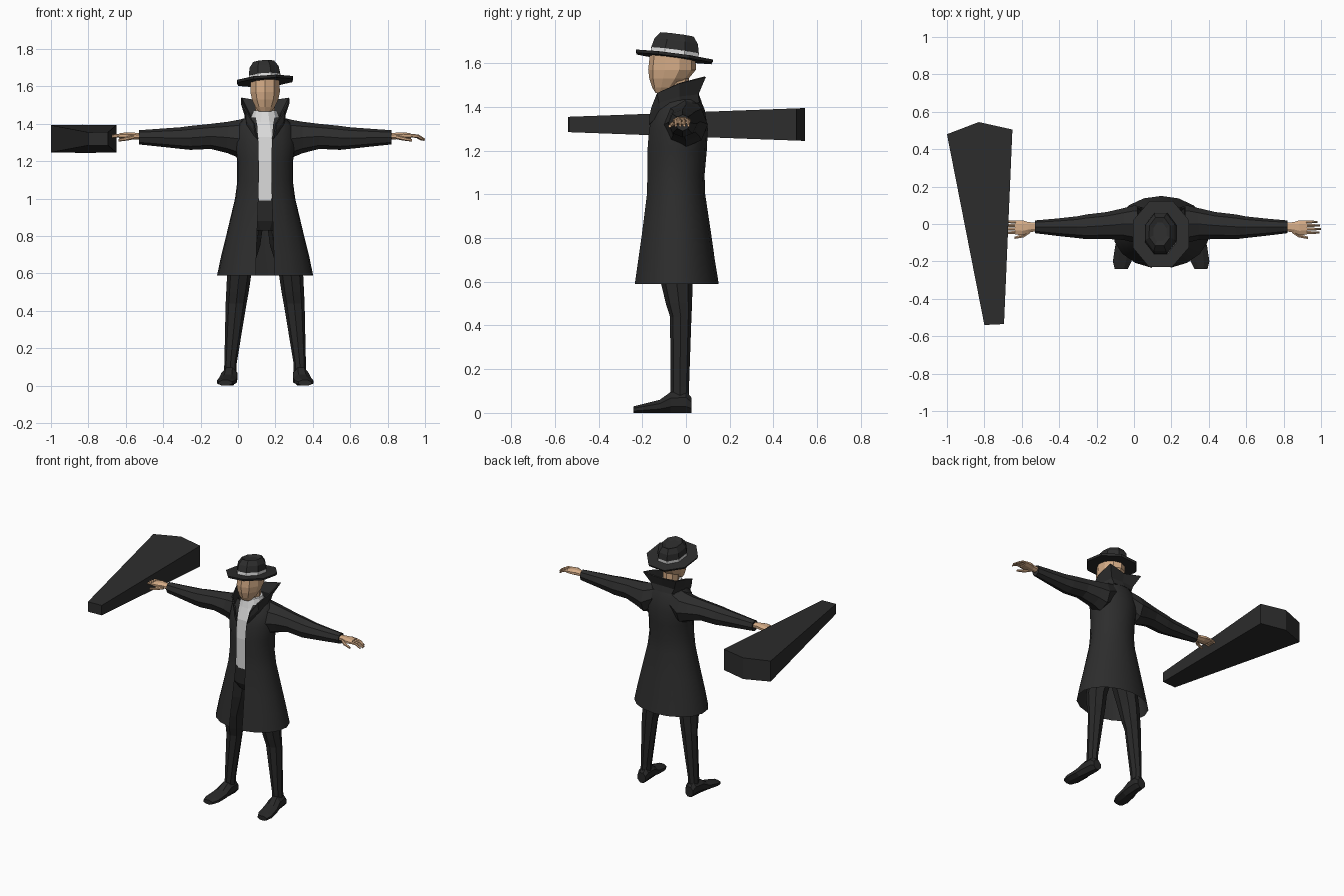
import bpy, bmesh, math
from mathutils import Vector

C = 0.145  # x of the figure's centre line


def mat(name, r, g, b):
    m = bpy.data.materials.new(name)
    m.diffuse_color = (r, g, b, 1)
    return m


COAT = mat("coat black", 0.026, 0.026, 0.026)
TROUSER = mat("trouser black", 0.021, 0.021, 0.021)
WHITE = mat("shirt light grey", 0.72, 0.72, 0.72)
SKIN = mat("skin tan", 0.66, 0.41, 0.24)


def make(name, rings, material, closed=True, caps=True, smooth=None, loc=(C, 0, 0)):
    """Skin a list of equal-length point rings."""
    bm = bmesh.new()
    vs = [[bm.verts.new(p) for p in r] for r in rings]
    n = len(vs[0])
    for a, b in zip(vs, vs[1:]):
        for i in range(n if closed else n - 1):
            j = (i + 1) % n
            bm.faces.new((a[i], a[j], b[j], b[i]))
    if caps:
        bm.faces.new(vs[0][::-1])
        bm.faces.new(vs[-1])
    bmesh.ops.recalc_face_normals(bm, faces=bm.faces[:])
    me = bpy.data.meshes.new(name)
    bm.to_mesh(me)
    bm.free()
    me.materials.append(material)
    ob = bpy.data.objects.new(name, me)
    ob.location = loc
    bpy.context.collection.objects.link(ob)
    if smooth:
        bpy.ops.object.select_all(action='DESELECT')
        ob.select_set(True)
        bpy.context.view_layer.objects.active = ob
        bpy.ops.object.shade_smooth_by_angle(angle=math.radians(smooth))
    return ob


def ring(axis, pos, a, b, ra, rb, n=8, flat=False):
    """Oval ring across an axis; flat turns sides (not corners) to the axes."""
    k = 1 / math.cos(math.pi / n) if flat else 1
    pts = []
    for i in range(n):
        t = 2 * math.pi * (i + (0.5 if flat else 0)) / n - math.pi / 2
        u, v = a + ra * k * math.cos(t), b + rb * k * math.sin(t)
        pts.append({'x': (pos, u, v), 'y': (u, pos, v), 'z': (u, v, pos)}[axis])
    return pts


def loft(name, axis, specs, material, n=8, flat=False, sx=1, **kw):
    rs = [[(sx * x, y, z) for x, y, z in ring(axis, *s, n, flat)] for s in specs]
    return make(name, rs, material, **kw)


# Long coat, open down the front: z, front y, back y, half width, half gap
coat = [(0.59, -0.238, 0.15, 0.258, 0.05), (0.70, -0.222, 0.132, 0.235, 0.047),
        (0.82, -0.205, 0.115, 0.205, 0.043), (1.0, -0.182, 0.088, 0.162, 0.036),
        (1.09, -0.18, 0.085, 0.15, 0.034), (1.2, -0.18, 0.095, 0.15, 0.034),
        (1.3, -0.172, 0.1, 0.165, 0.036), (1.39, -0.145, 0.085, 0.15, 0.042),
        (1.435, -0.12, 0.065, 0.105, 0.05)]
rings = []
for z, yf, yb, w, gap in coat:
    a0, r = math.asin(gap / w), []
    for i in range(17):
        t = a0 + (2 * math.pi - 2 * a0) * i / 16
        r.append((w * math.sin(t), (yf + yb) / 2 + (yf - yb) / 2 * math.cos(t), z))
    rings.append(r)
make("long_coat", rings, COAT, closed=False, caps=False, smooth=35)


# Turned-up collar: half outline mirrored to the other side
def both(half):
    return [(-x, y, z) for x, y, z in half[:0:-1]] + half


low = both([(0, 0.065, 1.42), (0.07, 0.055, 1.42), (0.102, -0.03, 1.40),
            (0.088, -0.11, 1.38), (0.036, -0.165, 1.32)])
mid = both([(0, 0.05, 1.46), (0.085, 0.05, 1.46), (0.102, -0.03, 1.45),
            (0.095, -0.12, 1.42), (0.05, -0.163, 1.36)])
top = both([(0, 0.065, 1.52), (0.125, 0.085, 1.54), (0.122, -0.03, 1.51),
            (0.095, -0.13, 1.465), (0.056, -0.152, 1.40)])
col = make("collar", [low, mid, top], COAT, closed=False, caps=False)
sol = col.modifiers.new("thickness", 'SOLIDIFY')
sol.thickness = 0.008

# Shirt, hips, neck
loft("shirt", 'z', [(0.99, 0, -0.05, 0.12, 0.112), (1.2, 0, -0.05, 0.125, 0.115),
                    (1.33, 0, -0.05, 0.125, 0.105), (1.41, 0, -0.045, 0.085, 0.085),
                    (1.47, 0, -0.045, 0.062, 0.07)], WHITE, n=12, flat=True)
loft("hips", 'z', [(0.83, 0, -0.045, 0.09, 0.09), (0.88, 0, -0.045, 0.14, 0.115),
                   (1.0, 0, -0.047, 0.128, 0.115)], TROUSER, n=12, flat=True)
loft("neck", 'z', [(1.4, 0, -0.035, 0.05, 0.05), (1.55, 0, -0.045, 0.055, 0.058)], SKIN)

# Head, with a corner of each ring forming the nose ridge
loft("head", 'z', [(1.465, 0, -0.115, 0.035, 0.025), (1.49, 0, -0.095, 0.055, 0.06),
                   (1.53, 0, -0.078, 0.074, 0.09), (1.57, 0, -0.064, 0.083, 0.109),
                   (1.65, 0, -0.06, 0.08, 0.104)], SKIN, n=10)

# Hat, tilted: brim, pale band and pinched crown
hat = [make("hat_brim", [ring('z', 0.0, 0, 0, 0.085, 0.11, 8, True),
                         ring('z', 0.0, 0, 0, 0.145, 0.172, 8, True),
                         ring('z', 0.014, 0, 0, 0.15, 0.178, 8, True),
                         ring('z', 0.016, 0, 0, 0.085, 0.11, 8, True)], COAT),
       loft("hat_band", 'z', [(0.014, 0, 0, 0.084, 0.11), (0.036, 0, 0, 0.083, 0.109)],
            WHITE, flat=True),
       loft("hat_crown", 'z', [(0.036, 0, 0, 0.084, 0.11), (0.078, 0, 0, 0.078, 0.1),
                               (0.11, 0, 0, 0.056, 0.076), (0.098, 0, 0, 0.035, 0.05)],
            COAT, flat=True)]
for o in hat:
    o.location = (C, -0.055, 1.622)
    o.rotation_euler = (-0.13, -0.07, 0)

for side, s in (("right", -1), ("left", 1)):
    # Sleeve: x, y, z, half depth, half height
    loft(side + "_sleeve", 'x',
         [(0.07, -0.005, 1.355, 0.085, 0.085), (0.14, 0.0, 1.32, 0.1, 0.102),
          (0.2, 0.0, 1.327, 0.085, 0.084), (0.29, -0.008, 1.333, 0.072, 0.067),
          (0.40, -0.015, 1.325, 0.066, 0.064), (0.45, -0.017, 1.324, 0.058, 0.058),
          (0.56, -0.017, 1.326, 0.046, 0.048), (0.675, -0.015, 1.328, 0.034, 0.038)],
         COAT, sx=s)
    # Hand: palm, four drooping fingers and a thumb
    loft(side + "_palm", 'x',
         [(0.66, -0.015, 1.332, 0.022, 0.016), (0.71, -0.018, 1.336, 0.028, 0.018),
          (0.74, -0.02, 1.337, 0.04, 0.018), (0.78, -0.018, 1.336, 0.038, 0.013)],
         SKIN, sx=s, flat=True)
    for i in range(4):
        y, l = -0.046 + 0.019 * i, (0.066, 0.075, 0.07, 0.055)[i]
        loft(f"{side}_finger_{i + 1}", 'x',
             [(0.775, y, 1.337, 0.009, 0.01), (0.775 + l * 0.6, y, 1.334, 0.008, 0.009),
              (0.78 + l, y, 1.315, 0.006, 0.006)], SKIN, n=6, sx=s)
    loft(side + "_thumb", 'x',
         [(0.70, -0.038, 1.33, 0.012, 0.012), (0.735, -0.062, 1.322, 0.011, 0.011),
          (0.785, -0.074, 1.312, 0.007, 0.007)], SKIN, n=6, sx=s)
    # Leg: z, x, y, half width, half depth
    loft(side + "_leg", 'z',
         [(0.05, 0.187, -0.028, 0.034, 0.042), (0.12, 0.185, -0.028, 0.033, 0.042),
          (0.44, 0.155, -0.024, 0.056, 0.049), (0.50, 0.148, -0.032, 0.06, 0.06),
          (0.60, 0.138, -0.043, 0.065, 0.073), (0.75, 0.1, -0.043, 0.074, 0.088),
          (0.92, 0.072, -0.043, 0.07, 0.09)], TROUSER, sx=s)
    # Shoe: y, x, z, half width, half height
    loft(side + "_shoe", 'y',
         [(0.025, 0.187, 0.035, 0.03, 0.035), (0.0, 0.187, 0.05, 0.038, 0.05),
          (-0.07, 0.192, 0.048, 0.042, 0.048), (-0.12, 0.198, 0.03, 0.048, 0.03),
          (-0.2, 0.208, 0.02, 0.05, 0.02), (-0.24, 0.213, 0.015, 0.035, 0.015)],
         TROUSER, sx=s, flat=True)

# Carrying case: plan outline, thicker toward the wide rear end
plan = [(-1.0, 0.48), (-0.83, 0.545), (-0.65, 0.505), (-0.695, -0.535), (-0.80, -0.54)]
make("carrying_case", [[(x, y, 1.32 + k * (0.055 + 0.0185 * (y + 0.54) * 2 / 2 * 1.0 - 0.02
                                          + 0.0185 * (y + 0.54))) for x, y in plan]
                       for k in (-1, 1)], COAT, loc=(0, 0, 0))
